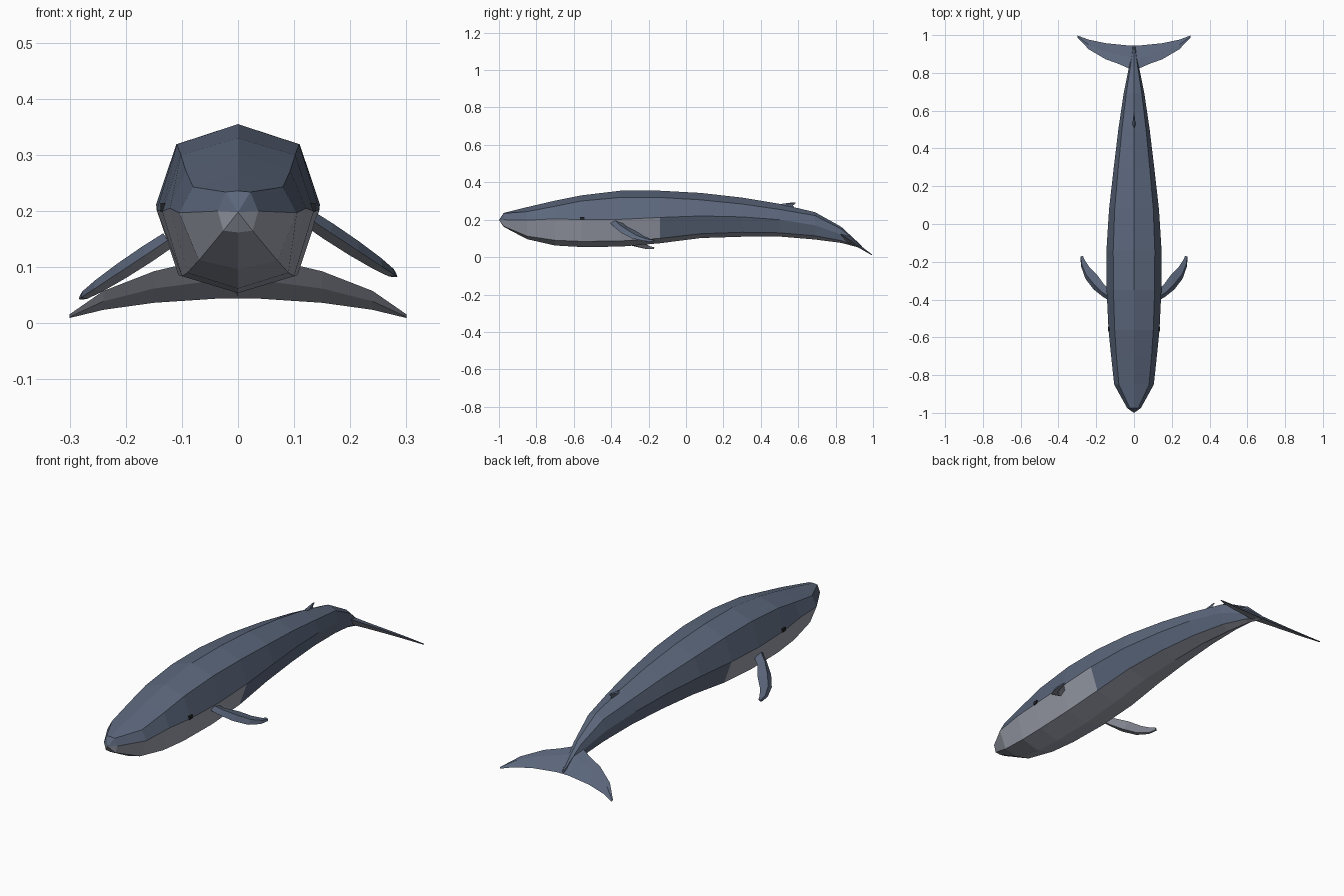
import bpy, bmesh
from mathutils import Vector

if "Cube" in bpy.data.objects:
    bpy.data.objects.remove(bpy.data.objects["Cube"])


def material(name, rgb):
    m = bpy.data.materials.new(name)
    m.diffuse_color = (*rgb, 1)
    m.use_nodes = True
    m.node_tree.nodes["Principled BSDF"].inputs["Base Color"].default_value = m.diffuse_color
    return m


blue = material("slate_blue_skin", (0.105, 0.135, 0.20))
pale = material("pale_grey_belly", (0.33, 0.35, 0.41))
black = material("eye_black", (0.015, 0.016, 0.02))


def finish(name, bm, mats, rule=None):
    """Turn a bmesh into an object; rule(face) chooses the material slot."""
    bmesh.ops.recalc_face_normals(bm, faces=bm.faces)
    bm.normal_update()
    for f in bm.faces:
        f.material_index = rule(f) if rule else 0
    me = bpy.data.meshes.new(name)
    bm.to_mesh(me)
    bm.free()
    for m in mats:
        me.materials.append(m)
    ob = bpy.data.objects.new(name, me)
    bpy.context.collection.objects.link(ob)
    return ob


def bridge(bm, rings):
    """Skin a row of equal rings, returning the rings of verts."""
    rings = [[bm.verts.new(p) for p in r] for r in rings]
    n = len(rings[0])
    for a, b in zip(rings, rings[1:]):
        for i in range(n):
            j = (i + 1) % n
            bm.faces.new((a[i], a[j], b[j], b[i]))
    return rings


# Body: eight-sided sections
# y, top z, upper (x, z), side (x, z), lower (x, z), bottom z
sections = [
    (-0.975, 0.236, 0.022, 0.234, 0.036, 0.20, 0.026, 0.165, 0.162),
    (-0.85, 0.267, 0.080, 0.243, 0.105, 0.197, 0.070, 0.112, 0.096),
    (-0.70, 0.302, 0.093, 0.272, 0.121, 0.205, 0.090, 0.090, 0.062),
    (-0.56, 0.330, 0.102, 0.300, 0.135, 0.200, 0.100, 0.084, 0.054),
    (-0.35, 0.355, 0.109, 0.319, 0.145, 0.202, 0.106, 0.086, 0.056),
    (-0.14, 0.355, 0.110, 0.319, 0.146, 0.212, 0.106, 0.100, 0.074),
    (0.08, 0.343, 0.102, 0.306, 0.132, 0.220, 0.096, 0.125, 0.102),
    (0.30, 0.318, 0.083, 0.284, 0.107, 0.215, 0.079, 0.133, 0.109),
    (0.50, 0.285, 0.064, 0.255, 0.083, 0.200, 0.060, 0.130, 0.110),
    (0.69, 0.240, 0.041, 0.222, 0.055, 0.170, 0.040, 0.114, 0.094),
    (0.83, 0.162, 0.020, 0.150, 0.027, 0.120, 0.020, 0.088, 0.076),
    (0.94, 0.060, 0.004, 0.058, 0.006, 0.054, 0.004, 0.049, 0.047),
]
rings = []
for y, t, ux, uz, sx, sz, lx, lz, b in sections:
    rings.append([(0, y, t), (ux, y, uz), (sx, y, sz), (lx, y, lz),
                  (0, y, b), (-lx, y, lz), (-sx, y, sz), (-ux, y, uz)])
bm = bmesh.new()
loops = bridge(bm, rings)
nose = bm.verts.new((0, -1.0, 0.198))
for i in range(8):
    bm.faces.new((nose, loops[0][(i + 1) % 8], loops[0][i]))
bm.faces.new(loops[-1])
# Pale throat up to the mouth line, pale strip under the rest
lower = {v for r in loops for v in r[2:7]}
keel = {v for r in loops for v in r[3:6]}
lower.add(nose)


def body_rule(f):
    if all(v in keel for v in f.verts):
        return 1
    return int(all(v in lower for v in f.verts) and f.calc_center_median().y < -0.14)


finish("body", bm, [blue, pale], body_rule)


def blade(name, stations, thick_dir, pale_below=True):
    """Diamond-section fin; each station is (lead, trail, thickness)."""
    rings = []
    d = Vector(thick_dir).normalized()
    for lead, trail, th in stations:
        a, c = Vector(lead), Vector(trail)
        m = a.lerp(c, 0.4)
        rings.append([a, m + d * th / 2, c, m - d * th / 2])
    bm = bmesh.new()
    loops = bridge(bm, rings)
    bm.faces.new(loops[0])
    bm.faces.new(loops[-1])
    under = lambda f: int(pale_below and f.normal.dot(d) < -0.3)
    return finish(name, bm, [blue, pale], under)


# Flippers: the same outline, one held lower than the other
outline = [  # lead x, y, trail x, y, thickness
    (0.125, -0.41, 0.125, -0.345, 0.030),
    (0.165, -0.385, 0.155, -0.325, 0.032),
    (0.215, -0.345, 0.195, -0.270, 0.030),
    (0.257, -0.290, 0.235, -0.230, 0.024),
    (0.280, -0.225, 0.262, -0.190, 0.016),
    (0.284, -0.175, 0.270, -0.168, 0.010),
]
for side, z0, name in ((1, 0.178, "right_flipper"), (-1, 0.138, "left_flipper")):
    z = lambda x: z0 - 0.66 * (x - 0.14)
    blade(name, [((side * a, b, z(a)), (side * c, d, z(c)), t)
                 for a, b, c, d, t in outline], (side * 0.55, 0, 0.83))

# Tail flukes: a swept crescent sloping down to the tips
fluke_z = lambda y: 0.127 - 0.66 * (y - 0.82)
half = [  # x, lead y, trail y, thickness
    (0.0, 0.815, 0.945, 0.034), (0.03, 0.825, 0.945, 0.032),
    (0.08, 0.847, 0.950, 0.026), (0.15, 0.872, 0.957, 0.020),
    (0.24, 0.925, 0.976, 0.012), (0.30, 0.988, 0.998, 0.005),
]
full = [(-x, a, c, t) for x, a, c, t in reversed(half[1:])] + half
blade("tail_flukes", [((x, a, fluke_z(a)), (x, c, fluke_z(c)), t)
                      for x, a, c, t in full], (0, 0.55, 0.83))

# Small hooked dorsal fin
blade("dorsal_fin", [((0, 0.44, 0.270), (0, 0.585, 0.255), 0.018),
                     ((0, 0.52, 0.286), (0, 0.572, 0.276), 0.014),
                     ((0, 0.575, 0.293), (0, 0.587, 0.290), 0.006)],
      (1, 0, 0), pale_below=False)

# Eyes: small dark plates at the ends of the mouth line
for side, name in ((1, "right_eye"), (-1, "left_eye")):
    bm = bmesh.new()
    bmesh.ops.create_cube(bm, size=1)
    for v in bm.verts:
        v.co = Vector((side * 0.134 + v.co.x * 0.009,
                       -0.555 + v.co.y * 0.024, 0.206 + v.co.z * 0.016))
    finish(name, bm, [black])
